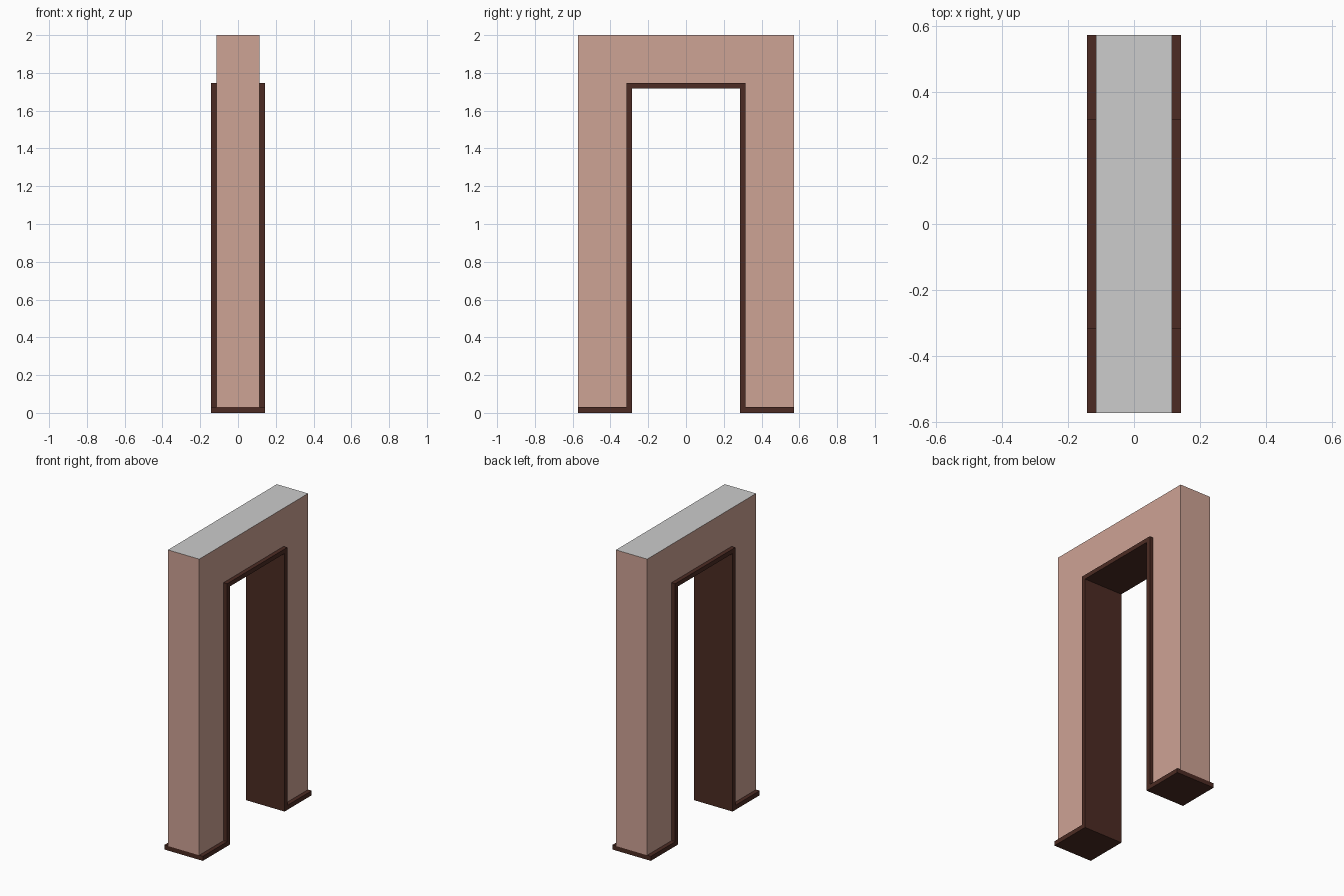
import bpy, bmesh

if "Cube" in bpy.data.objects:
    bpy.data.objects.remove(bpy.data.objects["Cube"])

WALL_X, TRIM_X = 0.115, 0.142      # half depths
END, OUT, IN = 0.572, 0.316, 0.287  # half widths: wall end, frame outside, frame inside
TOP, FRAME_TOP, OPEN_TOP, BASE = 2.0, 1.746, 1.717, 0.03


def srgb(r, g, b):
    f = lambda c: c / 12.92 if c <= 0.04045 else ((c + 0.055) / 1.055) ** 2.4
    return (f(r / 255), f(g / 255), f(b / 255), 1)


def material(name, colour):
    m = bpy.data.materials.new(name)
    m.diffuse_color = colour
    m.use_nodes = True
    m.node_tree.nodes["Principled BSDF"].inputs["Base Color"].default_value = m.diffuse_color
    return m


plaster = material("pink plaster", srgb(206, 163, 149))
cap = material("light grey", srgb(204, 204, 204))
wood = material("dark brown wood", srgb(76, 43, 35))


def extrude_x(name, profile, half, mats):
    """Extrude a closed (y, z) profile symmetrically along x."""
    bm = bmesh.new()
    face = bm.faces.new([bm.verts.new((-half, y, z)) for y, z in profile])
    res = bmesh.ops.extrude_face_region(bm, geom=[face])
    verts = [g for g in res["geom"] if isinstance(g, bmesh.types.BMVert)]
    bmesh.ops.translate(bm, verts=verts, vec=(2 * half, 0, 0))
    bmesh.ops.recalc_face_normals(bm, faces=bm.faces)
    # Upward face at the very top takes the second material
    for f in bm.faces:
        if f.normal.z > 0.9 and f.calc_center_median().z > TOP - 0.01:
            f.material_index = 1
    me = bpy.data.meshes.new(name)
    bm.to_mesh(me)
    bm.free()
    for m in mats:
        me.materials.append(m)
    ob = bpy.data.objects.new(name, me)
    bpy.context.collection.objects.link(ob)
    return ob


def arch(outer, top, inner, inner_top, bottom):
    """Upside-down U outline."""
    return [(-outer, bottom), (-outer, top), (outer, top), (outer, bottom),
            (inner, bottom), (inner, inner_top), (-inner, inner_top), (-inner, bottom)]


# Wall with doorway
extrude_x("wall", arch(END, TOP, OUT, FRAME_TOP, BASE), WALL_X, [plaster, cap])
# Door frame lining the opening
extrude_x("door_frame", arch(OUT, FRAME_TOP, IN, OPEN_TOP, 0), TRIM_X, [wood])
# Baseboards under each side of the wall
for name, s in (("baseboard_front", -1), ("baseboard_back", 1)):
    extrude_x(name, [(s * OUT, 0), (s * END, 0), (s * END, BASE), (s * OUT, BASE)],
              TRIM_X, [wood])
